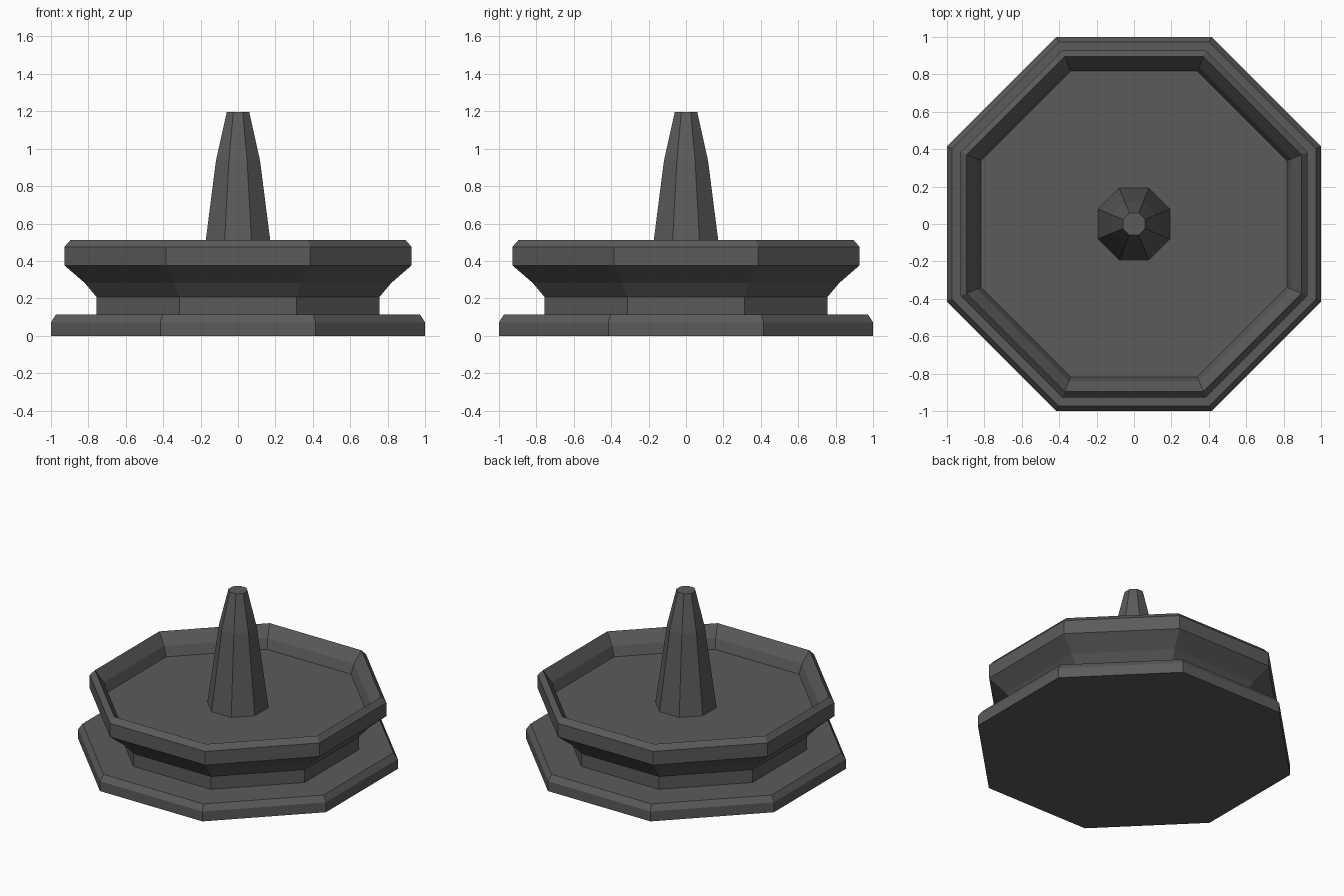
import bpy, bmesh, math

if "Cube" in bpy.data.objects:
    bpy.data.objects.remove(bpy.data.objects["Cube"])

SIDES = 8
stone = bpy.data.materials.new("dark grey stone")
stone.diffuse_color = (0.105, 0.105, 0.105, 1)
stone.use_nodes = True
stone.node_tree.nodes["Principled BSDF"].inputs["Base Color"].default_value = stone.diffuse_color


def octagon_lathe(name, profile):
    """Revolve (apothem, z) pairs into a closed flat-faced octagonal solid."""
    bm = bmesh.new()
    rings = []
    for apothem, z in profile:
        r = apothem / math.cos(math.pi / SIDES)
        rings.append([bm.verts.new((r * math.cos((i + 0.5) * math.tau / SIDES),
                                    r * math.sin((i + 0.5) * math.tau / SIDES), z))
                      for i in range(SIDES)])
    for a, b in zip(rings, rings[1:]):
        for i in range(SIDES):
            j = (i + 1) % SIDES
            bm.faces.new((a[i], a[j], b[j], b[i]))
    bm.faces.new(rings[0][::-1])
    bm.faces.new(rings[-1])
    bmesh.ops.recalc_face_normals(bm, faces=bm.faces)
    mesh = bpy.data.meshes.new(name)
    bm.to_mesh(mesh)
    bm.free()
    mesh.materials.append(stone)
    obj = bpy.data.objects.new(name, mesh)
    bpy.context.collection.objects.link(obj)
    return obj


# Stepped base, waist, flared basin, rim and inner wall down to the floor
octagon_lathe("basin", [
    (1.0, 0), (1.0, 0.072), (0.973, 0.114),
    (0.757, 0.114), (0.757, 0.208), (0.82, 0.283),
    (0.928, 0.376), (0.928, 0.475), (0.895, 0.513),
    (0.84, 0.43), (0.818, 0.36)])

# Tapering centre spout standing on the basin floor
octagon_lathe("spout", [(0.192, 0.355), (0.118, 0.935), (0.06, 1.197)])
